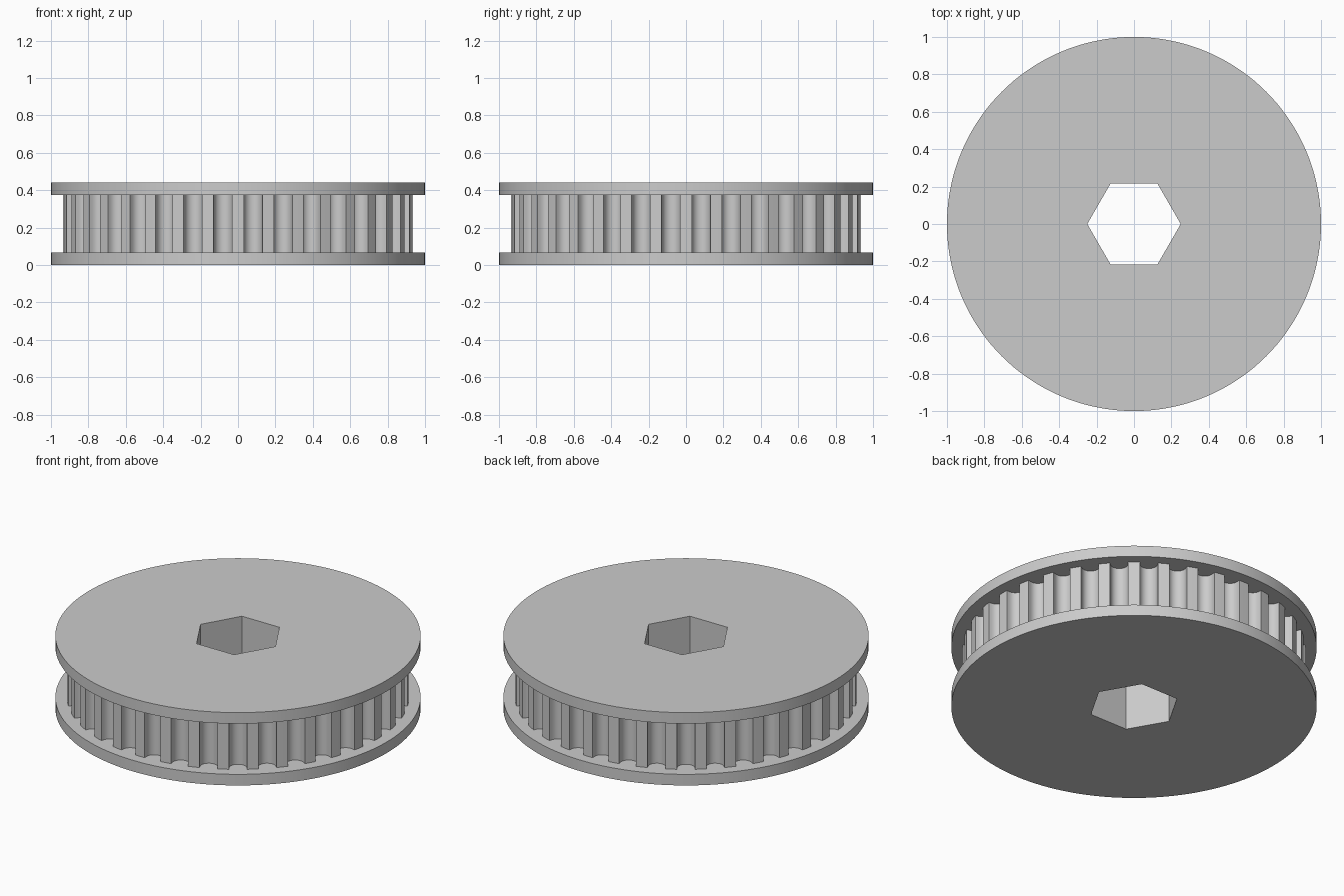
import bpy, bmesh, math
from mathutils import Vector

if "Cube" in bpy.data.objects:
    bpy.data.objects.remove(bpy.data.objects["Cube"])

TEETH = 36
HEIGHT, FLANGE = 0.44, 0.067
FLANGE_R, TOOTH_R, BORE_R = 1.0, 0.936, 0.25
GROOVE_HALF, GROOVE_DEPTH = 0.05, 0.067


def ring(radius, count):
    return [(radius * math.cos(math.tau * i / count), radius * math.sin(math.tau * i / count))
            for i in range(count)]


def tooth_profile():
    """Lands on the tooth circle, separated by round-bottomed grooves."""
    arc_r = GROOVE_HALF - 0.001
    floor = TOOTH_R - GROOVE_DEPTH
    half = math.asin(GROOVE_HALF / TOOTH_R)
    lip = TOOTH_R * math.cos(half)
    groove = [(lip, -GROOVE_HALF)]
    for i in range(13):
        a = math.pi * i / 12
        groove.append((floor + arc_r * (1 - math.sin(a)), -arc_r * math.cos(a)))
    groove.append((lip, GROOVE_HALF))
    points = []
    for k in range(TEETH):
        a = math.tau * (k + 0.5) / TEETH
        c, s = math.cos(a), math.sin(a)
        points += [(x * c - y * s, x * s + y * c) for x, y in groove]
        mid = a + math.pi / TEETH            # centre of the land
        points.append((TOOTH_R * math.cos(mid), TOOTH_R * math.sin(mid)))
    return points


def wall(bm, loop, z0, z1):
    low = [bm.verts.new((x, y, z0)) for x, y in loop]
    high = [bm.verts.new((x, y, z1)) for x, y in loop]
    for i in range(len(loop)):
        j = (i + 1) % len(loop)
        bm.faces.new((low[i], low[j], high[j], high[i]))


def plate(bm, outer, inner, z):
    edges = []
    for loop in (outer, inner):
        vs = [bm.verts.new((x, y, z)) for x, y in loop]
        edges += [bm.edges.new((vs[i - 1], vs[i])) for i in range(len(vs))]
    bmesh.ops.triangle_fill(bm, use_beauty=True, edges=edges, normal=Vector((0, 0, 1)))


rim, bore, teeth = ring(FLANGE_R, 144), ring(BORE_R, 6), tooth_profile()
bm = bmesh.new()

# Flanges: outer face, rim and the inner face around the teeth
for outside, inside in ((0, FLANGE), (HEIGHT, HEIGHT - FLANGE)):
    plate(bm, rim, bore, outside)
    plate(bm, rim, teeth, inside)
    wall(bm, rim, min(outside, inside), max(outside, inside))

# Toothed belt track and hexagonal bore
wall(bm, teeth, FLANGE, HEIGHT - FLANGE)
wall(bm, bore, 0, HEIGHT)

bmesh.ops.remove_doubles(bm, verts=bm.verts, dist=1e-5)
bmesh.ops.recalc_face_normals(bm, faces=bm.faces)
mesh = bpy.data.meshes.new("toothed_belt_pulley")
bm.to_mesh(mesh)
bm.free()

grey = bpy.data.materials.new("plain grey")
grey.diffuse_color = (0.6, 0.6, 0.6, 1)
grey.use_nodes = True
grey.node_tree.nodes["Principled BSDF"].inputs["Base Color"].default_value = grey.diffuse_color
mesh.materials.append(grey)

pulley = bpy.data.objects.new("toothed_belt_pulley", mesh)
bpy.context.collection.objects.link(pulley)
bpy.context.view_layer.objects.active = pulley
pulley.select_set(True)
bpy.ops.object.shade_smooth_by_angle(angle=math.radians(30))
